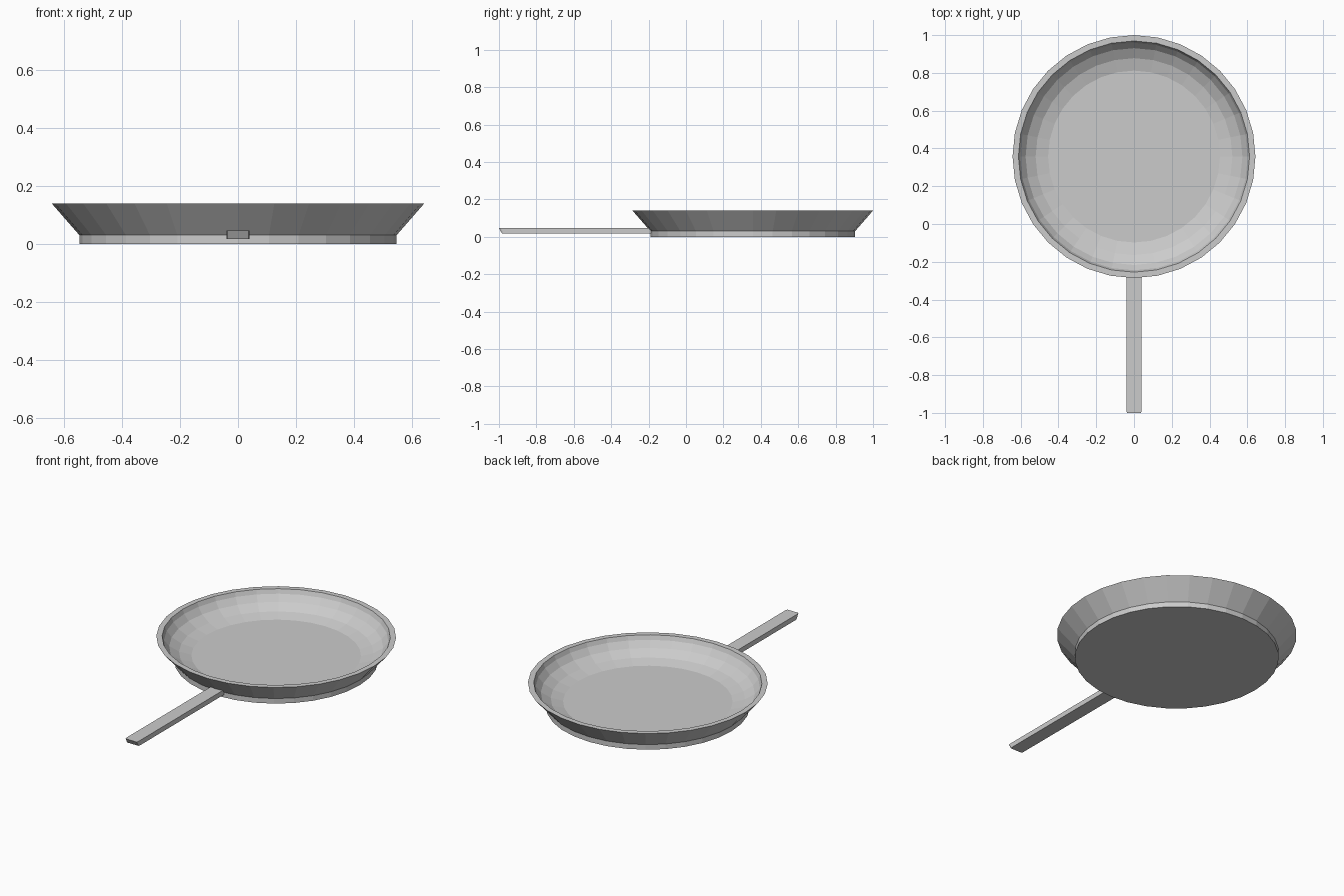
import bpy, bmesh, math

if "Cube" in bpy.data.objects:
    bpy.data.objects.remove(bpy.data.objects["Cube"])

CENTRE_Y = 0.357
SIDES = 32


def finish(name, bm):
    bmesh.ops.recalc_face_normals(bm, faces=bm.faces)
    mesh = bpy.data.meshes.new(name)
    bm.to_mesh(mesh)
    bm.free()
    obj = bpy.data.objects.new(name, mesh)
    bpy.context.collection.objects.link(obj)
    return obj


def lathe(name, profile):
    """Revolve a (radius, z) profile and cap both ends."""
    bm = bmesh.new()
    rings = []
    for r, z in profile:
        rings.append([bm.verts.new((r * math.cos(2 * math.pi * i / SIDES),
                                    CENTRE_Y + r * math.sin(2 * math.pi * i / SIDES), z))
                      for i in range(SIDES)])
    for a, b in zip(rings, rings[1:]):
        for i in range(SIDES):
            j = (i + 1) % SIDES
            bm.faces.new((a[i], a[j], b[j], b[i]))
    bm.faces.new(rings[0])
    bm.faces.new(rings[-1])
    return finish(name, bm)


# Pan body: base, flared wall, flat rim, curved inside, floor
lathe("pan_body", [(0.547, 0), (0.547, 0.03), (0.643, 0.14), (0.612, 0.14),
                   (0.602, 0.115), (0.574, 0.08), (0.521, 0.048), (0.455, 0.03)])

# Handle: flat bar with slanted outer end, tucked into the wall
bm = bmesh.new()
sections = [(-1.0, -0.983, 0.036), (-0.99, -0.975, 0.04), (-0.185, -0.185, 0.04)]
loops = []
for y_top, y_low, w in sections:
    loops.append([bm.verts.new(p) for p in ((-w, y_low, 0.017), (w, y_low, 0.017),
                                            (w, y_top, 0.046), (-w, y_top, 0.046))])
for a, b in zip(loops, loops[1:]):
    for i in range(4):
        j = (i + 1) % 4
        bm.faces.new((a[i], a[j], b[j], b[i]))
bm.faces.new(loops[0])
bm.faces.new(loops[-1])
finish("handle", bm)
